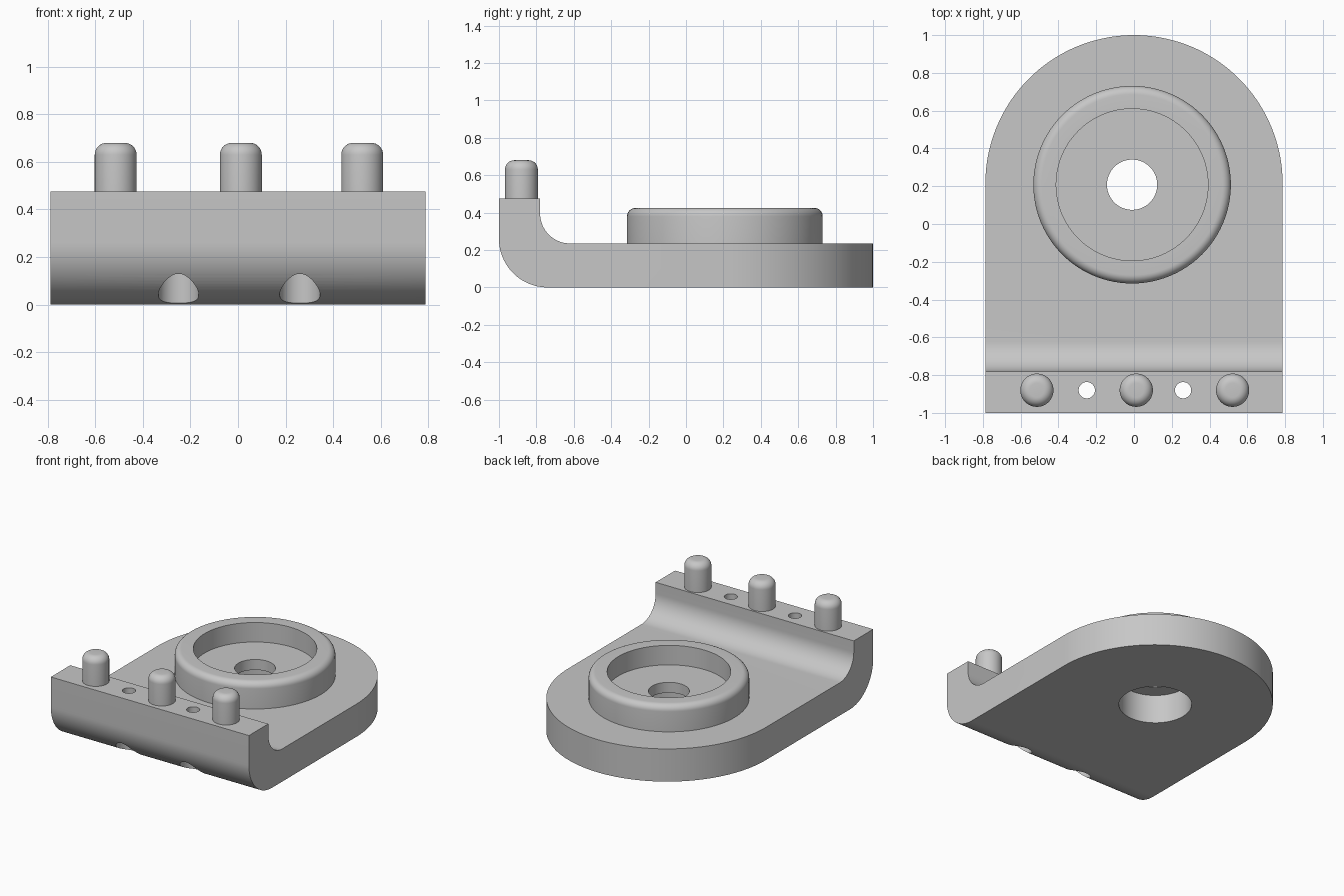
import bpy, bmesh
from math import sin, cos, pi, radians
from mathutils import Vector

cube = bpy.data.objects.get("Cube")
if cube:
    bpy.data.objects.remove(cube, do_unlink=True)

grey = bpy.data.materials.new("light grey")
grey.use_nodes = True
grey.diffuse_color = (0.57, 0.57, 0.57, 1)
grey.node_tree.nodes["Principled BSDF"].inputs["Base Color"].default_value = grey.diffuse_color

HALF_W, ARC_Y = 0.787, 0.213     # plate half width, centre of its round end
BASE_Z, LIP_Z = 0.235, 0.475     # plate thickness, lip height
HUB_X, HUB_Y = -0.01, 0.208
PIN_Y = -0.88


def arc(cx, cy, r, start, end, n=16):
    steps = [radians(start + (end - start) * i / n) for i in range(n + 1)]
    return [(cx + r * cos(a), cy + r * sin(a)) for a in steps]


def finish(bm, name):
    bmesh.ops.remove_doubles(bm, verts=bm.verts, dist=1e-5)
    bmesh.ops.recalc_face_normals(bm, faces=bm.faces)
    mesh = bpy.data.meshes.new(name)
    bm.to_mesh(mesh)
    bm.free()
    mesh.materials.append(grey)
    obj = bpy.data.objects.new(name, mesh)
    bpy.context.collection.objects.link(obj)
    return obj


def prism(name, points, vector):
    bm = bmesh.new()
    face = bm.faces.new([bm.verts.new(p) for p in points])
    out = bmesh.ops.extrude_face_region(bm, geom=[face], use_keep_orig=True)
    moved = [g for g in out["geom"] if isinstance(g, bmesh.types.BMVert)]
    bmesh.ops.translate(bm, verts=moved, vec=vector)
    return finish(bm, name)


def lathe(name, profile, x, y, closed=False, steps=96):
    bm = bmesh.new()
    verts = [bm.verts.new((r, 0, z)) for r, z in profile]
    edges = [bm.edges.new(p) for p in zip(verts, verts[1:])]
    if closed:
        edges.append(bm.edges.new((verts[-1], verts[0])))
    bmesh.ops.spin(bm, geom=verts + edges, cent=(0, 0, 0), axis=(0, 0, 1),
                   angle=2 * pi, steps=steps)
    bmesh.ops.translate(bm, verts=bm.verts, vec=(x, y, 0))
    return finish(bm, name)


def select(obj):
    bpy.ops.object.select_all(action="DESELECT")
    obj.select_set(True)
    bpy.context.view_layer.objects.active = obj


def combine(obj, tool, operation):
    mod = obj.modifiers.new("cut", "BOOLEAN")
    mod.operation, mod.solver, mod.object = operation, "EXACT", tool
    select(obj)
    bpy.ops.object.modifier_apply(modifier=mod.name)
    bpy.data.objects.remove(tool, do_unlink=True)


def smooth(obj):
    select(obj)
    bpy.ops.object.shade_smooth_by_angle(angle=radians(30))


def stepped_bore(x, y, wide, narrow, ledge):
    # wide from below, narrow right through
    return lathe("bore_cutter", [(0, -0.1), (wide, -0.1), (wide, ledge),
                                 (narrow, ledge), (narrow, 0.8), (0, 0.8)], x, y)


# Plate with the curved-up front lip, from a side profile
side = (arc(-0.74, 0.26, 0.26, 270, 180, 24) + [(-1, LIP_Z), (-0.78, LIP_Z)]
        + arc(-0.62, BASE_Z + 0.16, 0.16, 180, 270, 20) + [(1.1, BASE_Z), (1.1, 0)])
plate = prism("base_plate", [(-HALF_W, y, z) for y, z in side], Vector((2 * HALF_W, 0, 0)))

# Round the back end
outline = [(-HALF_W, -1.2), (HALF_W, -1.2)] + arc(0, ARC_Y, HALF_W, 0, 180, 72)
combine(plate, prism("outline_cutter", [(x, y, -0.2) for x, y in outline],
                     Vector((0, 0, 1))), "INTERSECT")

# Stepped holes under the hub and in the lip
combine(plate, stepped_bore(HUB_X, HUB_Y, 0.242, 0.133, 0.21), "DIFFERENCE")
for x in (-0.25, 0.26):
    combine(plate, stepped_bore(x, PIN_Y, 0.085, 0.043, 0.3), "DIFFERENCE")
smooth(plate)

# Raised hub ring with a recessed floor
hub = lathe("hub_ring", [(0.133, BASE_Z), (0.523, BASE_Z)]
            + arc(0.478, 0.38, 0.045, 0, 90, 8)
            + [(0.402, 0.425), (0.402, 0.285), (0.133, 0.285)], HUB_X, HUB_Y, closed=True)
smooth(hub)

# Three rounded pins on the lip
for name, x in (("right_pin", -0.514), ("middle_pin", 0.012), ("left_pin", 0.522)):
    pin = lathe(name, [(0, LIP_Z - 0.01), (0.088, LIP_Z - 0.01)]
                + arc(0.038, 0.63, 0.05, 0, 90, 8) + [(0, 0.68)], x, PIN_Y, steps=48)
    smooth(pin)
